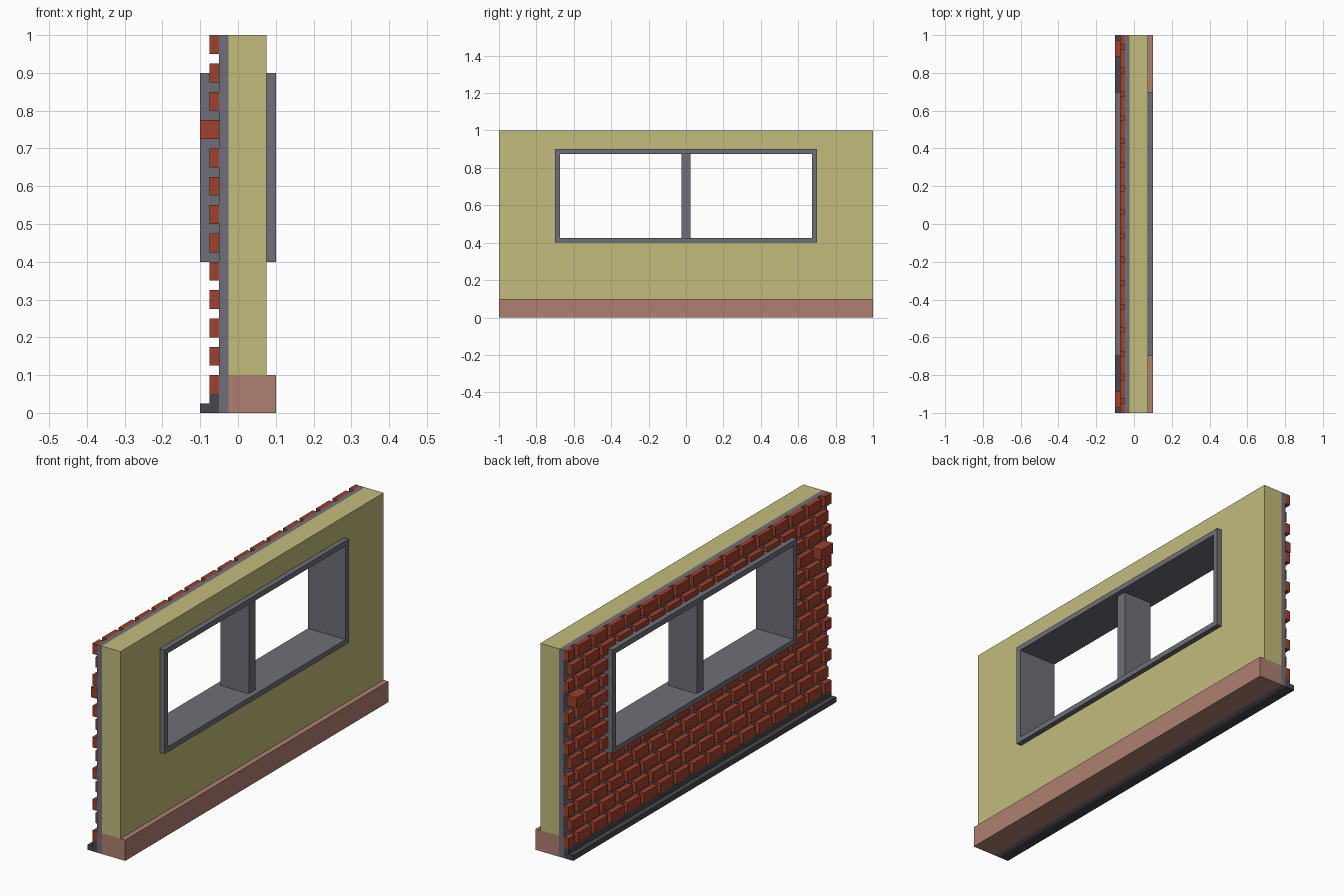
import bpy, bmesh

cube = bpy.data.objects.get("Cube")
if cube:
    bpy.data.objects.remove(cube, do_unlink=True)


def material(name, rgb):
    m = bpy.data.materials.new(name)
    m.use_nodes = True
    m.diffuse_color = (*rgb, 1)
    m.node_tree.nodes["Principled BSDF"].inputs["Base Color"].default_value = (*rgb, 1)
    return m


PLASTER = material("yellow plaster", (0.54, 0.50, 0.20))
GREY = material("frame grey", (0.156, 0.156, 0.188))
BRICK = material("brick red", (0.35, 0.052, 0.025))
SKIRT = material("skirting pink brown", (0.43, 0.215, 0.162))
DARK = material("ledge dark grey", (0.062, 0.062, 0.075))


def finish(name, bm, mat):
    bmesh.ops.recalc_face_normals(bm, faces=bm.faces)
    me = bpy.data.meshes.new(name)
    bm.to_mesh(me)
    bm.free()
    me.materials.append(mat)
    ob = bpy.data.objects.new(name, me)
    bpy.context.collection.objects.link(ob)
    return ob


def add_box(bm, x0, x1, y0, y1, z0, z1):
    v = bmesh.ops.create_cube(bm, size=1)["verts"]
    for p in v:
        p.co = ((x0 + x1) / 2 + p.co.x * (x1 - x0),
                (y0 + y1) / 2 + p.co.y * (y1 - y0),
                (z0 + z1) / 2 + p.co.z * (z1 - z0))


def box(name, mat, *size):
    bm = bmesh.new()
    add_box(bm, *size)
    return finish(name, bm, mat)


def ring(name, mat, x0, x1, outer, inner):
    """Slab in the yz plane with a rectangular hole; rects are y0, y1, z0, z1."""
    bm = bmesh.new()
    loops = []
    for x in (x0, x1):
        for a, b, c, d in (outer, inner):
            loops.append([bm.verts.new((x, y, z)) for y, z in ((a, c), (b, c), (b, d), (a, d))])
    for p, q in ((0, 1), (2, 3), (0, 2), (1, 3)):
        for i in range(4):
            j = (i + 1) % 4
            bm.faces.new((loops[p][i], loops[p][j], loops[q][j], loops[q][i]))
    return finish(name, bm, mat)


# Wall layers and window frame
OPENING = (-0.7, 0.7, 0.4, 0.9)
ring("plaster_wall", PLASTER, -0.025, 0.075, (-1, 1, 0.1, 1), OPENING)
ring("backing_sheet", GREY, -0.05, -0.025, (-1, 1, 0, 1), OPENING)
ring("window_frame", GREY, -0.1, 0.1, OPENING, (-0.675, 0.675, 0.425, 0.875))
box("window_mullion", GREY, -0.075, 0.075, -0.025, 0.025, 0.425, 0.875)
box("skirting_board", SKIRT, -0.025, 0.1, -1, 1, 0, 0.1)

# Stepped ledge under the bricks
bm = bmesh.new()
profile = [(-0.05, 0), (-0.1, 0), (-0.1, 0.025), (-0.075, 0.025), (-0.075, 0.05), (-0.05, 0.05)]
face = bm.faces.new([bm.verts.new((x, -1, z)) for x, z in profile])
ext = bmesh.ops.extrude_face_region(bm, geom=[face])["geom"]
bmesh.ops.translate(bm, vec=(0, 2, 0), verts=[g for g in ext if isinstance(g, bmesh.types.BMVert)])
finish("base_ledge", bm, DARK)


# Brick courses, trimmed around the window
def add_brick(bm, x, y0, y1, z0, z1):
    a, b, c, d = OPENING
    if y1 <= a or y0 >= b or z1 <= c or z0 >= d:
        add_box(bm, x, -0.05, y0, y1, z0, z1)
        return
    if y0 < a:
        add_box(bm, x, -0.05, y0, a, z0, z1)
    if y1 > b:
        add_box(bm, x, -0.05, b, y1, z0, z1)
    if z1 > d + 0.001:
        add_box(bm, x, -0.05, max(y0, a), min(y1, b), d, z1)


bricks = bmesh.new()
proud = bmesh.new()
PITCH, LENGTH, HEIGHT = 0.125, 0.1, 0.05
for row in range(13):
    z = 0.05 + row * 0.075
    odd = row % 2
    limit = 0.975 if odd else 1.0
    for k in range(-8, 9 - odd):
        centre = (k + 0.5 * odd) * PITCH
        y0 = max(centre - LENGTH / 2, -limit)
        y1 = min(centre + LENGTH / 2, limit)
        # One brick at each end of the tenth course sticks out
        if row == 9 and abs(centre) > 0.9:
            add_brick(proud, -0.1, y0, y1, z, z + HEIGHT)
        else:
            add_brick(bricks, -0.075, y0, y1, z, z + HEIGHT)
finish("brick_courses", bricks, BRICK)
finish("projecting_bricks", proud, BRICK)
